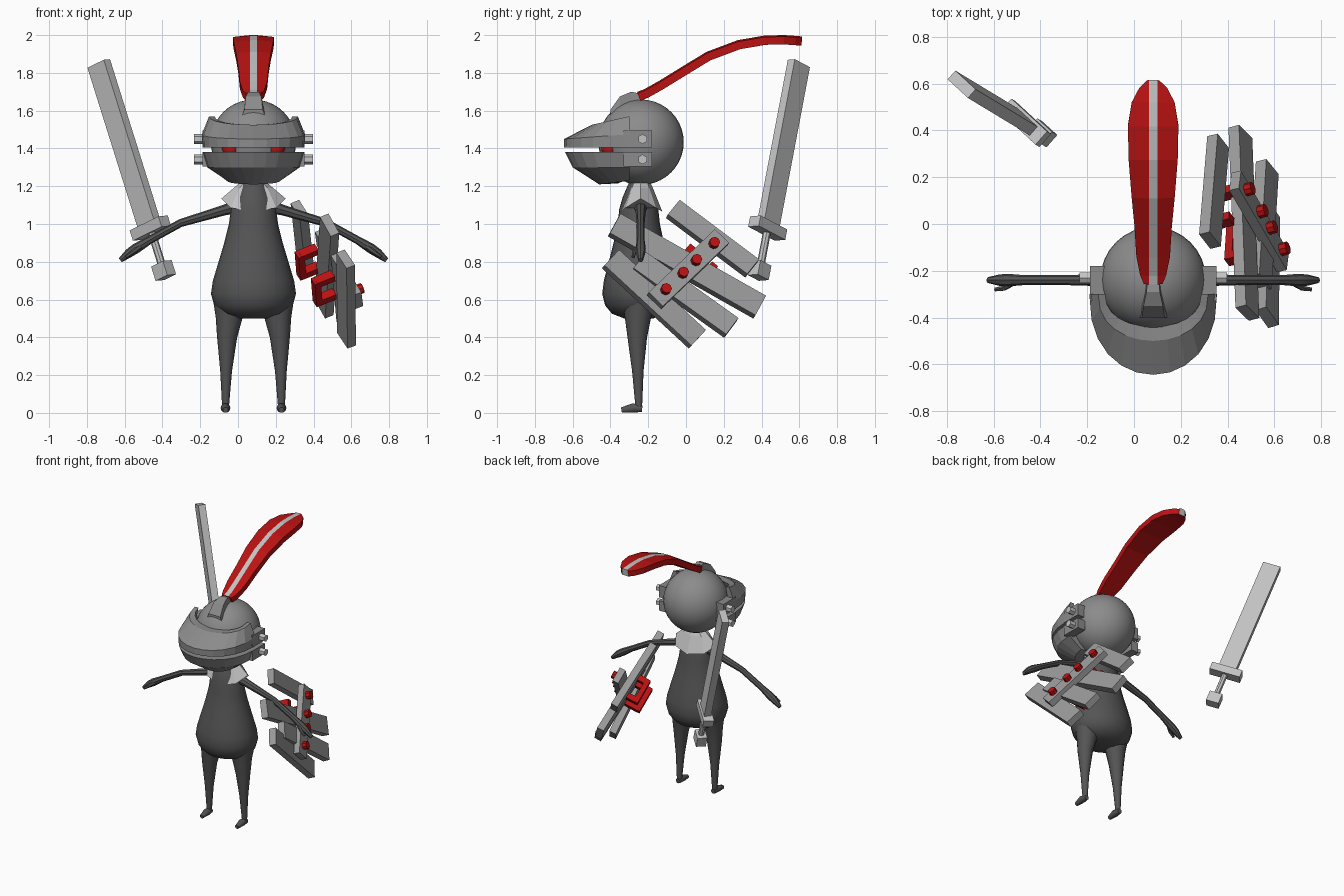
import bpy, bmesh, math
from mathutils import Vector as V

cube = bpy.data.objects.get("Cube")
if cube:
    bpy.data.objects.remove(cube, do_unlink=True)

CX = 0.082            # centre line of the figure
AY = -0.24            # depth of neck and arms


def material(name, r, g, b):
    m = bpy.data.materials.new(name)
    m.use_nodes = True
    m.diffuse_color = (r, g, b, 1)
    m.node_tree.nodes["Principled BSDF"].inputs["Base Color"].default_value = (r, g, b, 1)
    return m


DARK = material("dark grey", .09, .09, .09)
STEEL = material("steel grey", .26, .26, .26)
PLANK = material("plank grey", .33, .33, .33)
LIGHT = material("light grey", .55, .55, .55)
RED = material("red", .5, .006, .006)


def finish(name, bm, mats, smooth=None):
    bmesh.ops.recalc_face_normals(bm, faces=bm.faces)
    mesh = bpy.data.meshes.new(name)
    bm.to_mesh(mesh)
    bm.free()
    ob = bpy.data.objects.new(name, mesh)
    bpy.context.collection.objects.link(ob)
    for m in mats:
        mesh.materials.append(m)
    if smooth:
        bpy.ops.object.select_all(action='DESELECT')
        ob.select_set(True)
        bpy.context.view_layer.objects.active = ob
        bpy.ops.object.shade_smooth_by_angle(angle=math.radians(smooth))
    return ob


def loft(name, rings, mat, smooth=None, caps=True, extra=()):
    """Skin a row of closed rings with the same number of points."""
    bm = bmesh.new()
    rows = [[bm.verts.new(p) for p in ring] for ring in rings]
    n = len(rows[0])
    for a, b in zip(rows, rows[1:]):
        for i in range(n):
            j = (i + 1) % n
            bm.faces.new((a[i], a[j], b[j], b[i]))
    if caps:
        bm.faces.new(rows[0])
        bm.faces.new(rows[-1])
    return finish(name, bm, [mat, *extra], smooth)


def tube(name, path, mat, sides=10, smooth=40):
    """Round limb through points (x, y, z, radius)."""
    pts = [V(p[:3]) for p in path]
    rings = []
    for i, p in enumerate(pts):
        t = (pts[min(i + 1, len(pts) - 1)] - pts[max(i - 1, 0)]).normalized()
        ref = V((0, 1, 0)) if abs(t.y) < .8 else V((0, 0, 1))
        u = t.cross(ref).normalized()
        w = t.cross(u)
        angles = [math.tau * k / sides for k in range(sides)]
        rings.append([p + path[i][3] * (u * math.cos(a) + w * math.sin(a)) for a in angles])
    return loft(name, rings, mat, smooth)


def beam(name, p, q, width, thick, normal, mat):
    """Straight box from p to q, its broad side facing the normal."""
    p, q = V(p), V(q)
    t = (q - p).normalized()
    side = t.cross(V(normal)).normalized() * width / 2
    up = side.normalized().cross(t) * thick / 2
    return loft(name, [[c + side + up, c - side + up, c - side - up, c + side - up]
                       for c in (p, q)], mat)


def ball(name, centre, r, mat):
    bm = bmesh.new()
    bmesh.ops.create_uvsphere(bm, u_segments=32, v_segments=20, radius=r)
    bmesh.ops.translate(bm, verts=bm.verts, vec=centre)
    return finish(name, bm, [mat], 60)


def oval(rx, ry, z, n=24, y=-.25):
    return [(CX + rx * math.cos(math.tau * k / n), y + ry * math.sin(math.tau * k / n), z)
            for k in range(n)]


# Torso
profile = [(.5, .09), (.525, .165), (.57, .208), (.63, .225), (.7, .215), (.8, .185),
           (.9, .155), (1, .13), (1.08, .12), (1.14, .1), (1.22, .06)]
loft("torso", [oval(r, r * .86, z) for z, r in profile], DARK, 60)

# Collar with drooping points at front and back
droop = []
for k in range(8):
    a = math.tau * k / 8
    droop.append((CX + .17 * math.cos(a), AY + .115 * math.sin(a), 1.135 - .07 * abs(math.sin(a))))
loft("collar", [droop, oval(.105, .065, 1.19, 8, AY), oval(.07, .05, 1.22, 8, AY)], LIGHT)

# Limbs
for s, label in ((1, "left"), (-1, "right")):
    def limb(part, path, sides=10):
        tube(label + "_" + part, [(CX + s * x, y, z, r) for x, y, z, r in path], DARK, sides)
    limb("leg", [(.125, -.25, .6, .09), (.13, -.255, .5, .07), (.14, -.258, .4, .053),
                 (.145, -.255, .22, .031), (.148, -.25, .03, .018)], 14)
    limb("foot", [(.148, -.232, .022, .018), (.148, -.28, .026, .026), (.148, -.342, .015, .015)])
    limb("arm", [(.06, AY, 1.1, .045), (.15, AY, 1.075, .028), (.386, AY, 1.005, .021),
                 (.55, AY, .915, .021), (.62, AY, .872, .027), (.66, AY, .845, .024),
                 (.705, AY, .808, .013)], 8)
    limb("thumb", [(.6, -.25, .88, .015), (.64, -.275, .85, .012), (.675, -.28, .825, .009)], 6)

# Head and eyes
ball("head", (CX, -.238, 1.433), .226, STEEL)
for s in (-1, 1):
    ball("eye", (CX + s * .118, -.4, 1.4), .048, RED)


# Face guard halves: a cross-section swept round the face
def guard(name, section, n=12):
    rings = []
    for k in range(n + 1):
        a = math.pi * k / n
        f = math.sin(a) ** .85 if 0 < k < n else 0
        rings.append([(CX + w * math.cos(a), -.3 + (front + .3) * f, zs + (zf - zs) * f)
                      for w, front, zs, zf in section])
    loft(name, rings, STEEL)


guard("upper_visor", [(.27, -.645, 1.405, 1.405), (.273, -.645, 1.475, 1.45),
                      (.235, -.5, 1.57, 1.525), (.205, -.44, 1.57, 1.525),
                      (.235, -.5, 1.405, 1.405)])
guard("lower_visor", [(.27, -.64, 1.38, 1.38), (.245, -.6, 1.3, 1.3), (.14, -.46, 1.23, 1.21),
                      (.08, -.36, 1.24, 1.215), (.235, -.5, 1.38, 1.38)])

# Hinge straps and bolts
for s in (-1, 1):
    for z, h, zb in ((1.45, .09, 1.45), (1.342, .076, 1.342)):
        x = CX + s * .24
        beam("hinge_strap", (x, -.33, z), (x, -.18, z), h, .062, (1, 0, 0), STEEL)
        tube("hinge_bolt", [(CX + s * .25, -.23, zb, .026), (CX + s * .315, -.23, zb, .026)],
             LIGHT, 6, None)

# Crest socket on top of the helmet
socket = [(-.4, .065, 1.56, 1.605), (-.35, .055, 1.56, 1.675),
          (-.29, .038, 1.6, 1.7), (-.22, .03, 1.62, 1.685)]
loft("crest_socket", [[(CX - w, y, lo), (CX + w, y, lo), (CX + w * .75, y, hi), (CX - w * .75, y, hi)]
                      for y, w, lo, hi in socket], STEEL)

# Plume with a pale stripe along the top
spine = [(-.25, 1.675, .04), (-.21, 1.69, .056), (-.13, 1.735, .072), (0, 1.815, .08),
         (.12, 1.888, .092), (.28, 1.948, .105), (.42, 1.972, .108), (.52, 1.974, .092),
         (.58, 1.97, .06), (.613, 1.967, .026)]
rings = []
for i, (y, z, w) in enumerate(spine):
    a, b = spine[max(i - 1, 0)], spine[min(i + 1, len(spine) - 1)]
    t = V((0, b[0] - a[0], b[1] - a[1])).normalized()
    up = V((0, -t.z, t.y)) * .026
    c = V((CX, y, z))
    rings.append([c + V((x, 0, 0)) + up * h for x, h in
                  ((-w, .7), (-.018, 1), (.018, 1), (w, .7), (w, -.9), (-w, -.9))])
plume = loft("plume", rings, RED, extra=(LIGHT,))
for f in plume.data.polygons:
    if abs(f.center.x - CX) < .004 and (f.normal.z > 0 or f.normal.y > .9):
        f.material_index = 1

# Sword
pommel, tip = V((-.394, .39, .754)), V((-.738, .598, 1.852))
axis = (tip - pommel).normalized()
wide = V((.75, -.66, 0))
flat = axis.cross(wide - axis * wide.dot(axis))
for part, a, b, w, t in (("blade", .24, 1.167, .125, .05), ("guard", .21, .268, .22, .075),
                         ("pommel", -.04, .04, .09, .07)):
    beam("sword_" + part, pommel + axis * a, pommel + axis * b, w, t, flat, LIGHT)
tube("sword_grip", [(*(pommel + axis * s), .021) for s in (0, .24)], LIGHT, 8)

# Shield: four fanned planks and a riveted crossbar
N = V((.9, .24, .37)).normalized()
for p, q, w in (((.325, -.07, 1.08), (.36, .35, .765), .11),
                ((.485, -.38, .995), (.455, .39, .56), .13),
                ((.54, -.25, .8), (.57, .24, .45), .12),
                ((.57, -.4, .815), (.575, .06, .39), .125)):
    beam("shield_plank", p, q, w, .05, N, PLANK)
top, bottom = V((.41, .18, .92)) + N * .025, V((.615, -.17, .585)) + N * .025
beam("shield_crossbar", top, bottom, .105, .045, N, PLANK)
for t in (.13, .4, .6, .86):
    p = top.lerp(bottom, t)
    tube("shield_rivet", [(*p, .028), (*(p + N * .055), .028)], RED, 8, None)

# Grips on the inner face, each a bar on two posts
along = V((.03, .45, -.37)).normalized() * .075
for t in (.25, .67):
    base = top.lerp(bottom, t) - N * .07
    grip = base - N * .1
    beam("shield_grip", grip - along * 1.25, grip + along * 1.25, .05, .035, N, RED)
    for s in (-1, 1):
        beam("grip_post", base + along * s, grip + along * s, .05, .04, along, RED)
